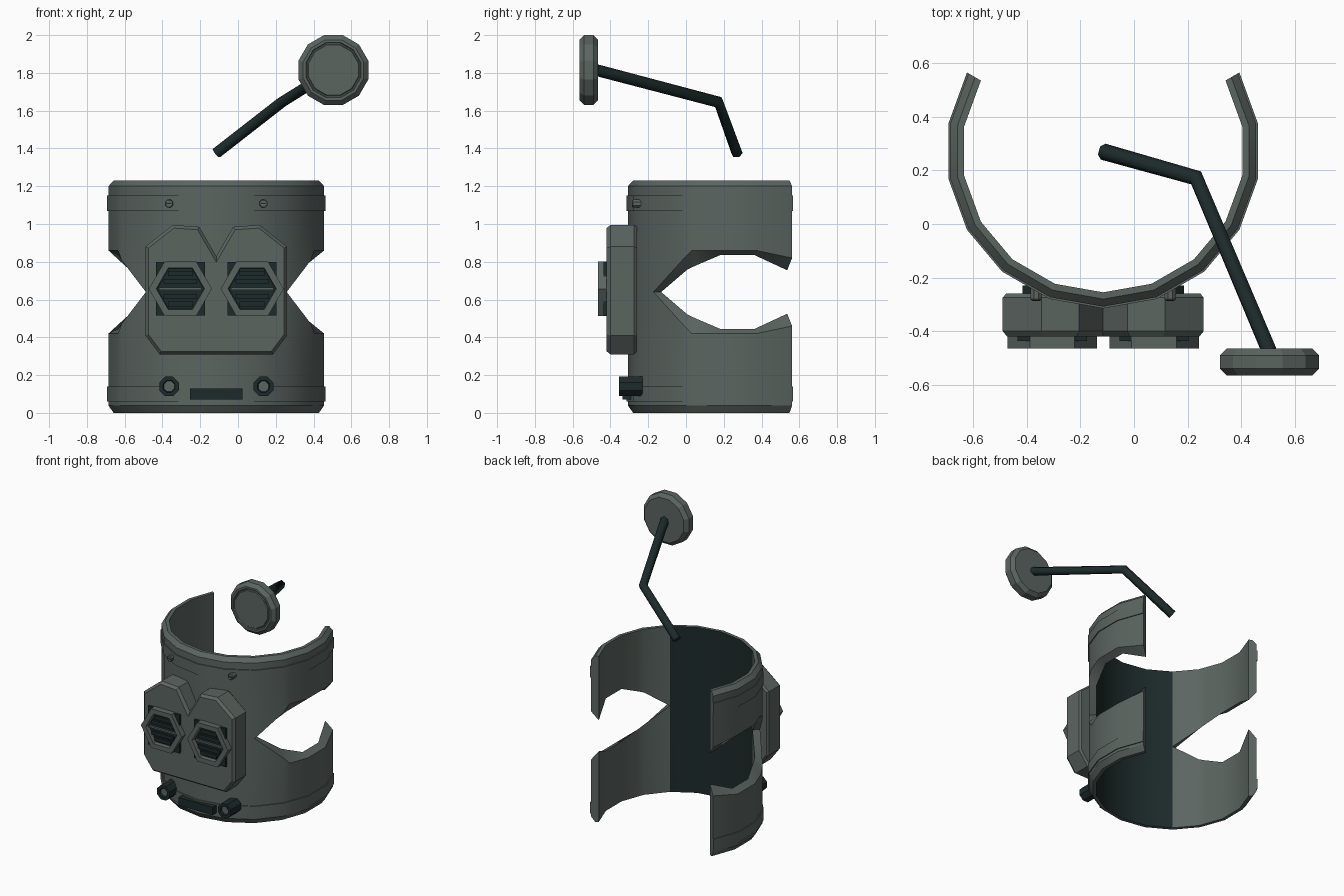
import bpy, bmesh
from math import sin, cos, pi, radians, sqrt

cube = bpy.data.objects.get("Cube")
if cube:
    bpy.data.objects.remove(cube, do_unlink=True)


def material(name, color):
    m = bpy.data.materials.new(name)
    m.use_nodes = True
    m.diffuse_color = (*color, 1)
    m.node_tree.nodes["Principled BSDF"].inputs["Base Color"].default_value = (*color, 1)
    return m


GREY = material("grey_green_metal", (0.105, 0.13, 0.118))
DARK = material("dark_teal", (0.012, 0.023, 0.023))
CX, CY, MID = -0.115, 0.272, 0.64


def finish(name, bm, mats, smooth=False):
    mesh = bpy.data.meshes.new(name)
    bm.to_mesh(mesh)
    bm.free()
    ob = bpy.data.objects.new(name, mesh)
    bpy.context.collection.objects.link(ob)
    for m in mats:
        mesh.materials.append(m)
    if smooth:
        bpy.ops.object.select_all(action='DESELECT')
        ob.select_set(True)
        bpy.context.view_layer.objects.active = ob
        bpy.ops.object.shade_smooth_by_angle(angle=radians(25))
    return ob


def prism(name, pts, front, back, mats, front_steps=(), back_steps=(), centre=0):
    """Extrude an x-z outline along y, then inset its ends by (thickness, depth) steps."""
    bm = bmesh.new()
    f = [bm.verts.new((x, front, z)) for x, z in pts]
    b = [bm.verts.new((x, back, z)) for x, z in pts]
    n = len(pts)
    ff, bf = bm.faces.new(f), bm.faces.new(b)
    for i in range(n):
        j = (i + 1) % n
        bm.faces.new((f[i], f[j], b[j], b[i]))
    bmesh.ops.recalc_face_normals(bm, faces=bm.faces)
    for face, steps in ((ff, front_steps), (bf, back_steps)):
        for thickness, depth in steps:
            bmesh.ops.inset_region(bm, faces=[face], thickness=thickness, depth=depth,
                                   use_even_offset=True, use_boundary=True)
    ff.material_index = centre
    return finish(name, bm, mats)


def ngon(x, z, r, n, turn=0.0):
    return [(x + r * cos(turn + 2 * pi * i / n), z + r * sin(turn + 2 * pi * i / n)) for i in range(n)]


def rect(x, z, hx, hz):
    return [(x - hx, z - hz), (x + hx, z - hz), (x + hx, z + hz), (x - hx, z + hz)]


# Open collar: angle from the front -> half height of the side gap (inner, outer)
gap = {0: (0, 0), 20: (0, 0), 40: (0, 0), 60: (.12, .17), 65: (.14, .22),
       80: (.195, .22), 100: (.195, .22), 120: (.115, .18)}
angles = sorted({s * a for a in gap for s in (1, -1)})
R_IN, R_OUT, R_BAND, R_RIM = 0.527, 0.58, 0.587, 0.552
upper = [(R_OUT, 1.07), (R_BAND, 1.07), (R_BAND, 1.15), (R_OUT, 1.15),
         (R_OUT, 1.2), (R_RIM, 1.23), (R_IN, 1.23)]
lower = [(R_OUT, .14), (R_BAND, .14), (R_BAND, .06), (R_OUT, .06),
         (R_OUT, .04), (R_RIM, 0), (R_IN, 0)]

bm = bmesh.new()
for profile, side in ((upper, 1), (lower, -1)):
    columns = []
    for a in angles:
        hi, ho = gap[abs(a)]
        k = cos(radians(10)) / cos(radians(5)) if abs(a) == 65 else 1
        loop = [(R_IN, MID + side * hi), (R_OUT, MID + side * ho)] + profile
        t = radians(a)
        columns.append([bm.verts.new((CX + r * k * sin(t), CY - r * k * cos(t), z)) for r, z in loop])
    n = len(columns[0])
    for c in range(len(angles) - 1):
        front = max(abs(angles[c]), abs(angles[c + 1])) <= 40
        p, q = columns[c], columns[c + 1]
        for i in range(n):
            if front and i == 0:
                continue
            j = (i + 1) % n
            face = bm.faces.new((p[i], q[i], q[j], p[j]))
            # dark lining behind the face
            face.material_index = int(front and i == n - 1)
    bm.faces.new(columns[0])
    bm.faces.new(columns[-1])
bmesh.ops.remove_doubles(bm, verts=bm.verts, dist=0.0005)
bmesh.ops.recalc_face_normals(bm, faces=bm.faces)
finish("collar_shell", bm, [GREY, DARK], smooth=True)

# Face plate with a notched top
half = [(.09, .985), (.23, .995), (.375, .88), (.375, .41), (.30, .31)]
outline = [(CX, .83)] + [(CX + x, z) for x, z in half] + [(CX - x, z) for x, z in reversed(half)]
prism("face_plate", outline, -0.40, -0.275, [GREY], [(.016, .02)], [(.012, .015)])

for side, label in ((1, "left"), (-1, "right")):
    # Hexagonal eye grilles
    ex, ez = CX + side * 0.19, 0.657
    prism(label + "_eye_backing", rect(ex, ez, .13, .142), -0.437, -0.41, [DARK])
    prism(label + "_eye_frame", ngon(ex, ez, .167, 6), -0.465, -0.415, [GREY, DARK],
          [(.034, 0), (.004, -.028)], centre=1)
    for i in range(-2, 3):
        dz = i * 0.04
        length = 0.112 - abs(dz) / sqrt(3)
        prism(f"{label}_eye_slat_{i + 3}", rect(ex, ez + dz, length, .006 if i == 0 else .013),
              -0.452, -0.43, [DARK if i else GREY])
    # Lower knobs and upper bolts
    kx = CX + side * 0.25
    prism(label + "_knob", ngon(kx, .14, .056, 8, pi / 8), -0.355, -0.23, [DARK, GREY],
          [(.02, 0), (.004, -.015)], centre=1)
    prism(label + "_bolt", ngon(kx, 1.108, .023, 8, pi / 8), -0.28, -0.23, [GREY],
          [(.004, .005)])
    prism(label + "_bolt_slot", rect(kx, 1.108, .014, .003), -0.287, -0.28, [DARK])

# Dark slot below the plate
prism("chin_vent", rect(CX, .1, .14, .029), -0.335, -0.26, [DARK])

# Bent arm
curve = bpy.data.curves.new("bent_arm", 'CURVE')
curve.dimensions = '3D'
curve.bevel_depth = 0.031
curve.bevel_resolution = 1
curve.use_fill_caps = True
path = [(-.115, .27, 1.375), (.232, .172, 1.645), (.505, -.475, 1.815)]
spline = curve.splines.new('POLY')
spline.points.add(len(path) - 1)
for point, co in zip(spline.points, path):
    point.co = (*co, 1)
curve.materials.append(DARK)
arm = bpy.data.objects.new("bent_arm", curve)
bpy.context.collection.objects.link(arm)
bpy.ops.object.select_all(action='DESELECT')
arm.select_set(True)
bpy.context.view_layer.objects.active = arm
bpy.ops.object.convert(target='MESH')

# Round disc at the end of the arm
prism("arm_disc", ngon(.505, 1.815, .1915, 12, pi / 12), -0.54, -0.49, [GREY],
      [(.025, .025), (.014, 0), (.004, -.008), (.006, 0), (.004, .006)], [(.025, .025)])
